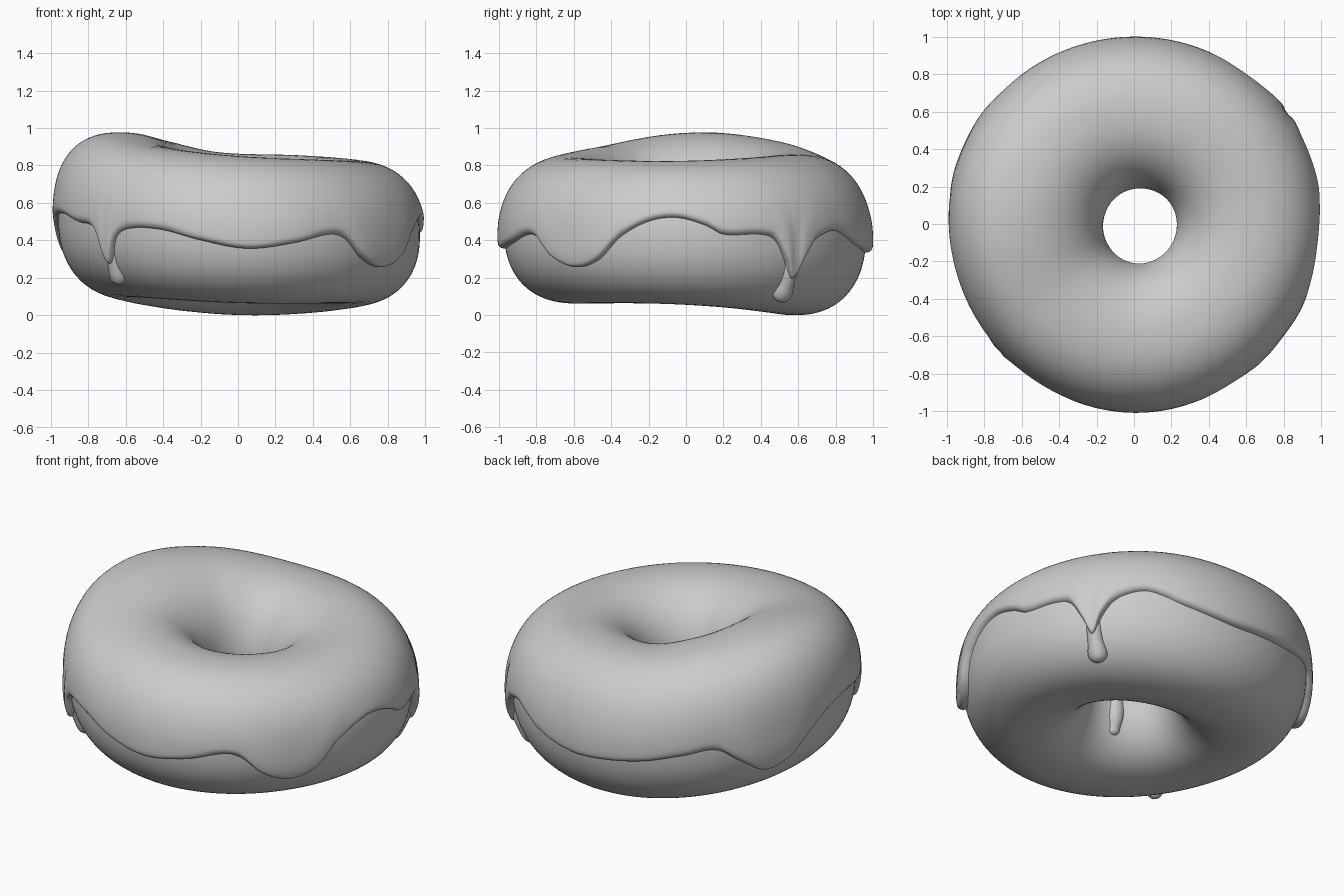
import bpy, bmesh
from math import sin, cos, asin, pi, radians, degrees, sqrt, exp, copysign

if "Cube" in bpy.data.objects:
    bpy.data.objects.remove(bpy.data.objects["Cube"])

N = 2.25          # superellipse exponent of the dough cross-section
T = 0.03          # icing thickness


def loop_spline(pts, a):
    """Periodic cubic through (degree, value) pairs."""
    n = len(pts)
    a %= 360
    k = max([i for i in range(n) if pts[i][0] <= a], default=-1)

    def P(i):
        return pts[i % n][0] + 360 * (i // n), pts[i % n][1]

    (x0, y0), (x1, y1), (x2, y2), (x3, y3) = [P(k + j) for j in (-1, 0, 1, 2)]
    h = x2 - x1
    m1, m2 = (y2 - y0) / (x2 - x0), (y3 - y1) / (x3 - x1)
    t = (a - x1) / h
    return ((2*t**3 - 3*t*t + 1) * y1 + (t**3 - 2*t*t + t) * h * m1
            + (3*t*t - 2*t**3) * y2 + (t**3 - t*t) * h * m2)


# icing hem and crown heights around the ring, by angle in degrees
EDGE = [(6, .48), (12, .43), (24, .43), (29, .40), (33, .29), (36, .20), (39, .29), (43, .38),
        (48, .43), (55, .45), (68, .38), (84, .335), (95, .34), (110, .37), (124, .42),
        (135, .45), (143, .37), (152, .285), (161, .32), (171, .45), (182, .53), (195, .54),
        (208, .495), (216, .475), (220, .41), (223.5, .28), (227, .41), (232, .46), (245, .455),
        (258, .40), (273, .355), (288, .385), (300, .43), (306, .41), (313, .31), (322, .26),
        (331, .30), (339, .42), (348, .5), (357, .52)]
CROWN = [(0, .825), (60, .855), (100, .87), (135, .935), (165, .975), (190, .965),
         (225, .90), (270, .85), (315, .83)]


def top(th):
    return loop_spline(CROWN, degrees(th)) - T


def bottom(th):
    return .053 - .018 * cos(th) - .032 * sin(th) + .02 * cos(2 * th)


def section(th):
    rin = .225 + .03 * cos(th) - .01 * sin(th)
    rout = .966 + .007 * cos(3 * (th - radians(150))) + .006 * cos(th - radians(20))
    return (rin + rout) / 2, (rout - rin) / 2, (top(th) + bottom(th)) / 2, (top(th) - bottom(th)) / 2


def surface(th, ph, off=0.0):
    """Point on the dough at ring angle th, section angle ph, pushed out by off."""
    r, a, zc, h = section(th)
    c, s = cos(ph), sin(ph)
    x = copysign(abs(c) ** (2 / N), c)
    z = copysign(abs(s) ** (2 / N), s)
    nx = copysign(abs(x) ** (N - 1), x) / a
    nz = copysign(abs(z) ** (N - 1), z) / h
    ln = sqrt(nx * nx + nz * nz)
    lean = .06 * max(0, -cos(th)) ** 2 * max(0, z) ** 2
    rad = r + a * x + lean + off * nx / ln
    return rad * cos(th), rad * sin(th), zc + h * z + off * nz / ln


def angle_at(th, z):
    _, _, zc, h = section(th)
    s = max(-1, min(1, (z - zc) / h))
    return asin(copysign(abs(s) ** (N / 2), s))


def grid_object(name, rows, close_rows):
    """Mesh from rings of points; rings always close around the hole."""
    bm = bmesh.new()
    vs = [[bm.verts.new(p) for p in row] for row in rows]
    nu, nv = len(vs), len(vs[0])
    for i in range(nu):
        for j in range(nv if close_rows else nv - 1):
            i2, j2 = (i + 1) % nu, (j + 1) % nv
            bm.faces.new((vs[i][j], vs[i2][j], vs[i2][j2], vs[i][j2]))
    bmesh.ops.recalc_face_normals(bm, faces=bm.faces)
    me = bpy.data.meshes.new(name)
    bm.to_mesh(me)
    bm.free()
    me.shade_smooth()
    ob = bpy.data.objects.new(name, me)
    bpy.context.collection.objects.link(ob)
    return ob


# dough ring
grid_object("dough", [[surface(2*pi*i/144, 2*pi*j/72) for j in range(72)] for i in range(144)], True)

# icing shell with rounded hem, outside and in the hole; low lobes are thicker
LIP = [0, .008, .02, .038, .06, .09, .13, .19]
rows = []
for i in range(720):
    th = 2 * pi * i / 720
    hem = loop_spline(EDGE, degrees(th))
    p0 = angle_at(th, hem)
    p1 = pi - angle_at(th, .46 + .02 * sin(3 * th))
    span = p1 - p0
    lobe = .014 * max(0, min(1, (.46 - hem) / .18))
    mid = [LIP[-1] + (span - 2 * LIP[-1]) * k / 36 for k in range(1, 36)]
    row = []
    for d in LIP + mid + [span - l for l in reversed(LIP)]:
        s = min(1, .39 * min(d, span - d) / T)
        t = T + .006 + lobe * exp(-((d - .1) / .3) ** 2)
        row.append(surface(th, p0 + d, t * sqrt(max(0, 1 - (1 - s) ** 2)) - .006))
    rows.append(row)
grid_object("icing", rows, False)


def drip(name, deg0, deg1, z0, z1, neck, bulb, inner=False, sink=.0):
    """Tapered bead running down the dough from z0 to z1."""
    a0, a1 = radians(deg0), radians(deg1)
    p0, p1 = angle_at(a0, z0), angle_at(a1, z1)
    cu = bpy.data.curves.new(name, 'CURVE')
    cu.dimensions = '3D'
    cu.bevel_depth = 1
    cu.bevel_resolution = 6
    sp = cu.splines.new('POLY')
    n = 40
    sp.points.add(n - 1)
    for i, pt in enumerate(sp.points):
        t = sin(pi / 2 * i / (n - 1))
        ph = p0 + (p1 - p0) * t
        s = .39 * (p1 - p0) * (t - 1)
        if s < bulb:
            rad = bulb * sqrt(max(0, 1 - (1 - s / bulb) ** 2))
        else:
            rad = neck + (bulb - neck) * exp(-((s - bulb) / .06) ** 2)
        off = -.005 - sink - .02 * (1 - t) ** 2
        pt.co = (*surface(a0 + (a1 - a0) * t, pi - ph if inner else ph, off), 1)
        pt.radius = max(rad, .0005)
    ob = bpy.data.objects.new(name, cu)
    bpy.context.collection.objects.link(ob)


# long drips
drip("drip_front_left", 223.5, 222, .36, .175, .036, .047)
drip("drip_back_right", 36, 36.5, .34, .085, .043, .056)
drip("drip_in_hole", 254, 254, .46, .22, .055, .04, inner=True, sink=.02)
